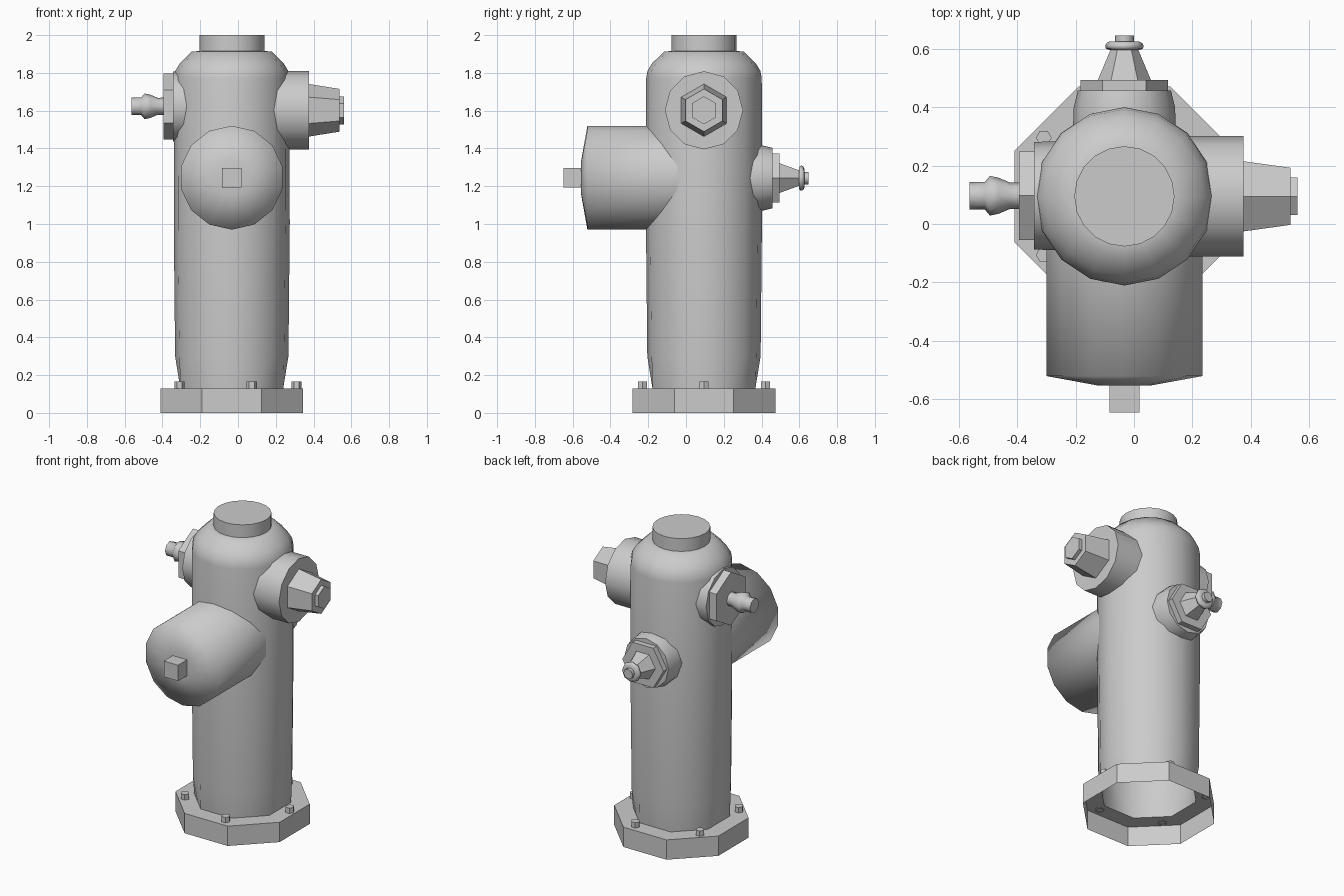
import bpy, bmesh
from math import sin, cos, pi, radians
from mathutils import Vector

if "Cube" in bpy.data.objects:
    bpy.data.objects.remove(bpy.data.objects["Cube"])

X, Y, Z = Vector((1, 0, 0)), Vector((0, 1, 0)), Vector((0, 0, 1))
CX, CY = -0.033, 0.095          # vertical axis of the barrel


def lathe(name, profile, sides, origin, axis=Z, phase=0, smooth=30,
          cap_start=False, cap_end=True, octagon_first=False):
    """Spin (radius, distance) pairs about an axis; phase is measured from u."""
    u, v = (X, Y) if abs(axis.z) > 0.5 else (Z, Y if abs(axis.x) > 0.5 else X)
    bm = bmesh.new()
    rings = []
    for j, (r, h) in enumerate(profile):
        ring = []
        for i in range(sides):
            a = radians(phase) + 2 * pi * i / sides
            # every other point pulled in makes a 16-gon ring octagonal
            rr = r * cos(pi / 8) if octagon_first and j == 0 and i % 2 == 0 else r
            ring.append(bm.verts.new(Vector(origin) + axis * h + (u * cos(a) + v * sin(a)) * rr))
        rings.append(ring)
    for a, b in zip(rings, rings[1:]):
        for i in range(sides):
            k = (i + 1) % sides
            bm.faces.new((a[i], a[k], b[k], b[i]))
    if cap_start:
        bm.faces.new(rings[0])
    if cap_end:
        bm.faces.new(rings[-1])
    bmesh.ops.recalc_face_normals(bm, faces=bm.faces)
    me = bpy.data.meshes.new(name)
    bm.to_mesh(me)
    bm.free()
    ob = bpy.data.objects.new(name, me)
    bpy.context.collection.objects.link(ob)
    bpy.ops.object.select_all(action='DESELECT')
    ob.select_set(True)
    bpy.context.view_layer.objects.active = ob
    bpy.ops.object.shade_smooth_by_angle(angle=radians(smooth))
    return ob


# Octagonal base flange, hollow underneath, with five bolts
foot = (CX, CY, 0)
lathe("base_flange", [(0.409, 0), (0.409, 0.13), (0.295, 0.13)], 8, foot,
      phase=22.5, cap_end=False)
for i in range(5):
    a = 2 * pi * i / 5
    lathe(f"base_bolt_{i + 1}", [(0.027, 0.125), (0.027, 0.165)], 6,
          (CX + 0.342 * cos(a), CY + 0.342 * sin(a), 0))

# Barrel with rounded shoulder, open at the bottom, and its top cap
lathe("barrel", [(0.295, 0.13), (0.300, 0.3), (0.307, 1.0), (0.306, 1.77), (0.299, 1.81),
                 (0.275, 1.85), (0.212, 1.912), (0.165, 1.917)], 16, foot,
      smooth=50, cap_end=False, octagon_first=True)
lathe("top_cap", [(0.172, 1.912), (0.172, 2.0)], 20, foot)

# Large front outlet with a square nut
front = (CX, 0, 1.245)
lathe("front_outlet", [(0.275, 0.0), (0.275, 0.522), (0.09, 0.555)], 14, front,
      axis=-Y, smooth=89)
lathe("front_nut", [(0.0735, 0.54), (0.0735, 0.648)], 4, front, axis=-Y, phase=45)

# Right outlet: collar, tapered hexagonal plug and nut
right = (0, CY, 1.602)
lathe("right_collar", [(0.207, 0.1), (0.207, 0.376)], 12, right, axis=X, smooth=40)
lathe("right_plug", [(0.14, 0.37), (0.113, 0.538)], 6, right, axis=X)
lathe("right_nut", [(0.074, 0.53), (0.074, 0.561)], 6, right, axis=X)

# Left outlet: collar, hexagonal plate and beaded stem
left = (0, 0.097, 1.623)
lathe("left_collar", [(0.187, 0.2), (0.185, 0.343)], 12, left, axis=-X, smooth=40)
lathe("left_plate", [(0.175, 0.34), (0.175, 0.395)], 6, left, axis=-X)
lathe("left_stem", [(0.046, 0.39), (0.045, 0.425), (0.062, 0.465), (0.068, 0.495),
                    (0.047, 0.512), (0.047, 0.565)], 8, left, axis=-X, smooth=60)

# Back outlet: collar, hexagonal plate, cone, ring and tip
back = (CX, 0, 1.243)
lathe("back_collar", [(0.178, 0.28), (0.174, 0.40), (0.160, 0.458)], 12, back,
      axis=Y, smooth=40)
lathe("back_plate", [(0.15, 0.455), (0.15, 0.494)], 6, back, axis=Y, phase=30)
lathe("back_cone", [(0.093, 0.49), (0.046, 0.602)], 6, back, axis=Y, phase=30)
lathe("back_ring", [(0.052, 0.597), (0.064, 0.603), (0.066, 0.612), (0.062, 0.621),
                    (0.05, 0.627)], 8, back, axis=Y, smooth=60, cap_start=True)
lathe("back_tip", [(0.033, 0.62), (0.033, 0.648)], 8, back, axis=Y, smooth=50)
